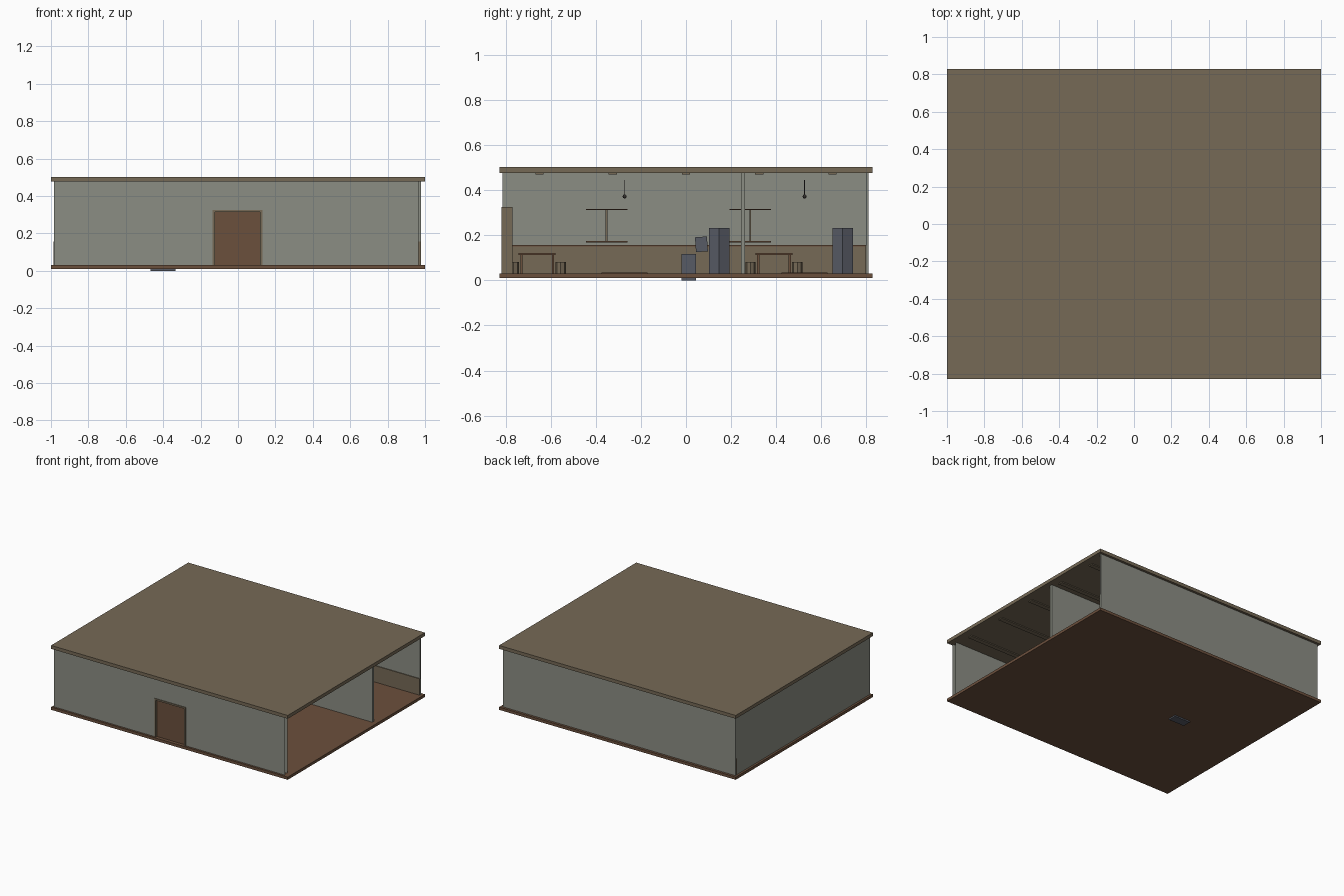
import bpy, bmesh
from math import radians
from mathutils import Matrix

cube = bpy.data.objects.get("Cube")
if cube:
    bpy.data.objects.remove(cube, do_unlink=True)


def material(name, r, g, b):
    m = bpy.data.materials.new(name)
    m.use_nodes = True
    m.diffuse_color = (r, g, b, 1)
    m.node_tree.nodes["Principled BSDF"].inputs["Base Color"].default_value = (r, g, b, 1)
    return m


PLASTER = material("grey_green_plaster", .26, .27, .23)
TAN = material("tan_wood", .18, .142, .093)
BROWN = material("brown_wood", .148, .08, .046)
BLUE = material("blue_grey_metal", .097, .105, .13)
DARK = material("dark_iron", .06, .055, .05)


def finish(name, bm, mat):
    mesh = bpy.data.meshes.new(name)
    bm.to_mesh(mesh)
    bm.free()
    mesh.materials.append(mat)
    obj = bpy.data.objects.new(name, mesh)
    bpy.context.collection.objects.link(obj)
    return obj


def box(name, mat, x, y, z, tilt=0, open_end=False):
    """Box from (low, high) ranges, optionally tilted about x or open at +x."""
    bm = bmesh.new()
    bmesh.ops.create_cube(bm, size=1)
    if open_end:
        bm.faces.ensure_lookup_table()
        bmesh.ops.delete(bm, geom=[f for f in bm.faces if abs(f.normal.x) > .9], context="FACES_ONLY")
    size = Matrix.Diagonal((x[1] - x[0], y[1] - y[0], z[1] - z[0], 1))
    place = Matrix.Translation((sum(x) / 2, sum(y) / 2, sum(z) / 2))
    bm.transform(place @ Matrix.Rotation(radians(tilt), 4, "X") @ size)
    return finish(name, bm, mat)


def prism(name, mat, x, y, z, radius, sides):
    bm = bmesh.new()
    bmesh.ops.create_cone(bm, cap_ends=True, segments=sides, radius1=radius,
                          radius2=radius, depth=z[1] - z[0])
    turn = Matrix.Rotation(radians(90), 4, "Z")
    bm.transform(Matrix.Translation((x, y, sum(z) / 2)) @ turn)
    return finish(name, bm, mat)


# Floor and roof slabs
box("floor", BROWN, (-1, 1), (-.828, .828), (.01, .031))
box("roof", TAN, (-1, 1), (-.828, .828), (.476, .502))

# Hollow front wall around the doorway
FRONT = (-.813, -.778)
box("front_wall_left", PLASTER, (.13, .965), FRONT, (.031, .476), open_end=True)
box("front_wall_right", PLASTER, (-.968, -.135), FRONT, (.031, .476), open_end=True)
box("front_wall_lintel", PLASTER, (-.135, .13), FRONT, (.325, .476), open_end=True)

# Remaining walls; the +x side stays open
box("side_wall", PLASTER, (-.984, -.968), (-.813, .81), (.031, .476))
box("back_wall", PLASTER, (-.984, .979), (.8, .81), (.031, .476))
box("partition", PLASTER, (-.968, .965), (.244, .262), (.031, .476))

# Door and frame
FRAME = (-.818, -.77)
for side, x in (("right", -.135), ("left", .118)):
    box("door_frame_" + side, TAN, (x, x + .012), FRAME, (.031, .325))
box("door_frame_top", TAN, (-.135, .13), FRAME, (.313, .325))
box("door", BROWN, (-.123, .118), (-.802, -.785), (.031, .313))

# Wainscot panels and cap rails
for room, y in (("front", (-.77, .244)), ("back", (.262, .795))):
    box(room + "_side_wainscot", TAN, (-.968, -.962), y, (.031, .15))
    box(room + "_side_rail", BROWN, (-.968, -.956), y, (.15, .156))
box("back_wainscot", TAN, (-.986, .979), (.794, .8), (.031, .156))

# Ceiling beams
for i in range(5):
    y = (i - 2) * .325
    box("ceiling_beam", TAN, (-.94, .94), (y - .018, y + .018), (.469, .476))

# Side windows: head, sill, jambs and centre bar
for y in (-.352, .285):
    for z in (.168, .311):
        box("window_rail", BROWN, (-.968, -.95), (y - .092, y + .092), (z, z + .006))
    for edge in (-.077, .077):
        box("window_jamb", PLASTER, (-.968, -.962), (y + edge - .002, y + edge + .002), (.174, .311))
    box("window_bar", TAN, (-.968, -.958), (y - .004, y + .004), (.174, .311))

# Tables with a stool at either end
for y in (-.66, .39):
    x = -.4
    box("table_top", BROWN, (x - .12, x + .12), (y - .082, y + .082), (.112, .122))
    for sx in (-1, 1):
        for sy in (-1, 1):
            cx, cy = x + sx * .1, y + sy * .07
            box("table_leg", BROWN, (cx - .005, cx + .005), (cy - .005, cy + .005), (.031, .112))
    for sy in (-1, 1):
        prism("stool", TAN, x, y + sy * .104, (.031, .081), .023, 8)

# Metal stoves, one with a stepped feeder
for y in (.147, .695):
    prism("stove", BLUE, -.4, y, (.031, .232), .052, 6)
box("feeder_base", BLUE, (-.468, -.335), (-.02, .045), (0, .116))
box("feeder_chute", BLUE, (-.468, -.335), (.042, .095), (.127, .193), tilt=4)

# Rugs and hanging lamps
for y in (-.272, .526):
    box("rug", BROWN, (-.2, .2), (y - .102, y + .102), (.031, .034))
    prism("lamp_cord", DARK, 0, y, (.38, .445), .002, 6)
    bm = bmesh.new()
    bmesh.ops.create_icosphere(bm, subdivisions=2, radius=.009)
    bm.transform(Matrix.Translation((0, y, .372)))
    finish("lamp_bulb", bm, DARK)
